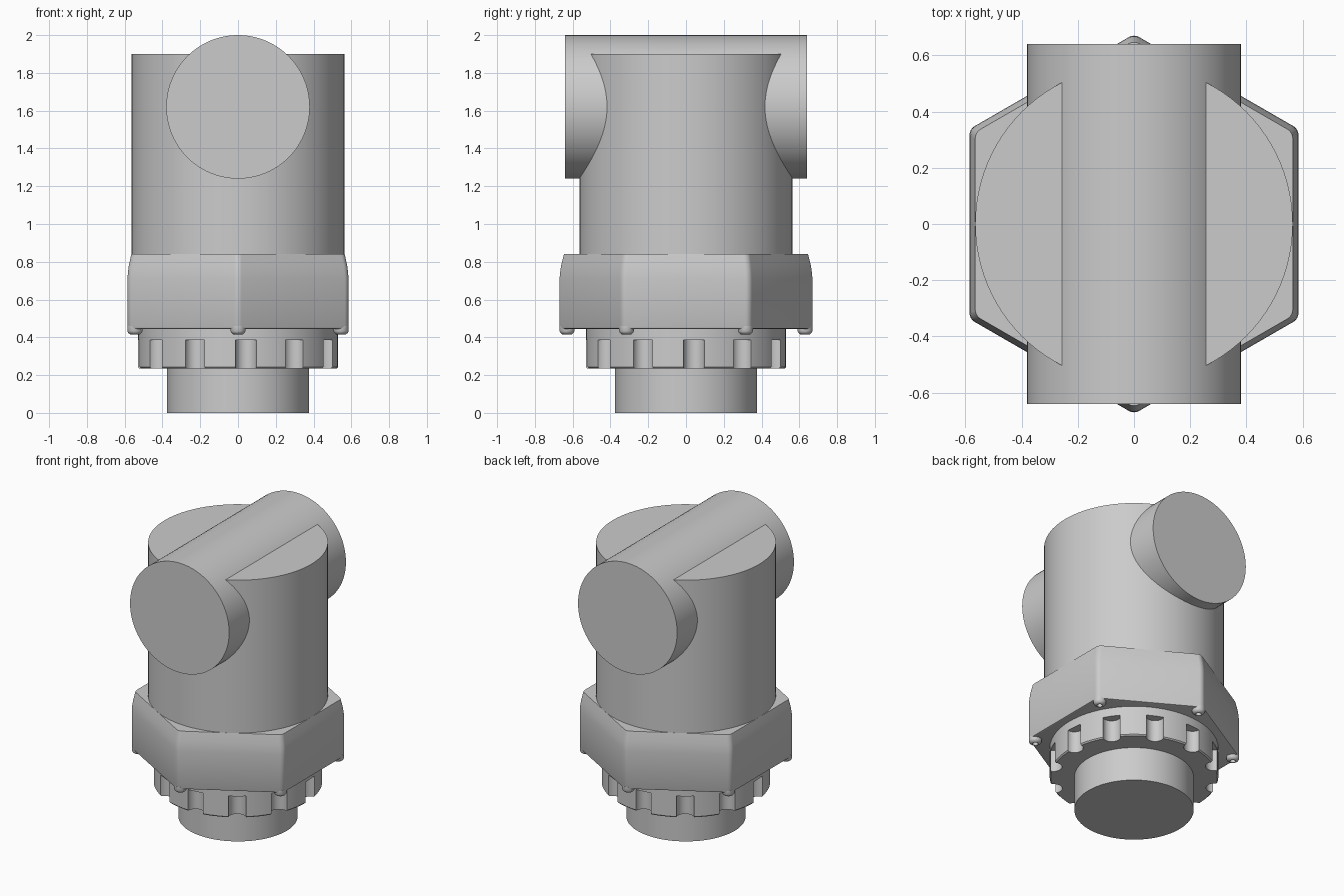
import bpy, bmesh
from math import sin, cos, pi, radians
from mathutils import Matrix, Vector

default = bpy.data.objects.get("Cube")
if default:
    bpy.data.objects.remove(default, do_unlink=True)

grey = bpy.data.materials.new("plain grey")
grey.use_nodes = True
grey.diffuse_color = (0.6, 0.6, 0.6, 1)
grey.node_tree.nodes["Principled BSDF"].inputs["Base Color"].default_value = (0.6, 0.6, 0.6, 1)


def circle(radius, z, count=96):
    return [Vector((radius * cos(2 * pi * i / count), radius * sin(2 * pi * i / count), z))
            for i in range(count)]


def rounded_hexagon(apothem, z, fillet=0.04, steps=6):
    """Hexagon with corners on the y axis, flats facing +x and -x."""
    points = []
    for corner in range(6):
        middle = radians(30 + 60 * corner)
        reach = (apothem - fillet) / cos(pi / 6)
        for i in range(steps + 1):
            a = middle + radians(60) * (i / steps - 0.5)
            points.append(Vector((reach * cos(middle) + fillet * cos(a),
                                  reach * sin(middle) + fillet * sin(a), z)))
    return points


def loft(bm, outlines, matrix=Matrix()):
    """Skin a stack of equal outlines and cap both ends."""
    rings = [[bm.verts.new(matrix @ p) for p in outline] for outline in outlines]
    for low, high in zip(rings, rings[1:]):
        for i in range(len(low)):
            j = (i + 1) % len(low)
            bm.faces.new((low[i], low[j], high[j], high[i]))
    bm.faces.new(rings[0][::-1])
    bm.faces.new(rings[-1])


def finish(name, bm):
    bmesh.ops.recalc_face_normals(bm, faces=bm.faces)
    mesh = bpy.data.meshes.new(name)
    bm.to_mesh(mesh)
    bm.free()
    mesh.materials.append(grey)
    ob = bpy.data.objects.new(name, mesh)
    bpy.context.collection.objects.link(ob)
    return ob


def smooth(ob):
    bpy.ops.object.select_all(action="DESELECT")
    ob.select_set(True)
    bpy.context.view_layer.objects.active = ob
    bpy.ops.object.shade_smooth_by_angle(angle=radians(30))


def part(name, outlines, matrix=Matrix()):
    bm = bmesh.new()
    loft(bm, outlines, matrix)
    ob = finish(name, bm)
    smooth(ob)
    return ob


# Upright body, cross pipe and lower stem
part("body_cylinder", [circle(0.565, 0.8), circle(0.565, 1.9)])
part("cross_pipe", [circle(0.38, -0.64), circle(0.38, 0.64)],
     Matrix.Translation((0, 0, 1.62)) @ Matrix.Rotation(pi / 2, 4, "X"))
part("lower_stem", [circle(0.375, 0), circle(0.375, 0.3)])

# Hexagonal collar, tapered at the top and softened at the bottom
part("hexagon_collar", [rounded_hexagon(a, z) for a, z in (
    (0.574, 0.445), (0.582, 0.448), (0.585, 0.456), (0.585, 0.71),
    (0.583, 0.74), (0.578, 0.78), (0.565, 0.84))])

# Grip ring with twelve round pockets open at the bottom
ring = finish("grip_ring", (bm := bmesh.new(), loft(bm, [
    circle(r, z) for r, z in ((0.522, 0.235), (0.53, 0.243), (0.53, 0.45))]))[0])
bm = bmesh.new()
for k in range(12):
    a = radians(4.5 + 30 * k)
    loft(bm, [circle(0.056, 0.2, 24), circle(0.056, 0.385, 24)],
         Matrix.Translation((0.525 * cos(a), 0.525 * sin(a), 0)))
cutter = finish("pocket_cutter", bm)
cutter.hide_render = True
cut = ring.modifiers.new("pockets", "BOOLEAN")
cut.operation = "DIFFERENCE"
cut.solver = "EXACT"
cut.object = cutter
bpy.context.view_layer.objects.active = ring
bpy.ops.object.modifier_apply(modifier=cut.name)
bpy.data.objects.remove(cutter, do_unlink=True)
smooth(ring)

# Domed socket screws under the collar corners
bm = bmesh.new()
for k in range(6):
    a = radians(30 + 60 * k)
    loft(bm, [circle(r, z, 24) for r, z in (
        (0.04, 0.46), (0.04, 0.433), (0.035, 0.423), (0.025, 0.416),
        (0.018, 0.415), (0.018, 0.435))],
        Matrix.Translation((0.63 * cos(a), 0.63 * sin(a), 0)))
smooth(finish("collar_screws", bm))
